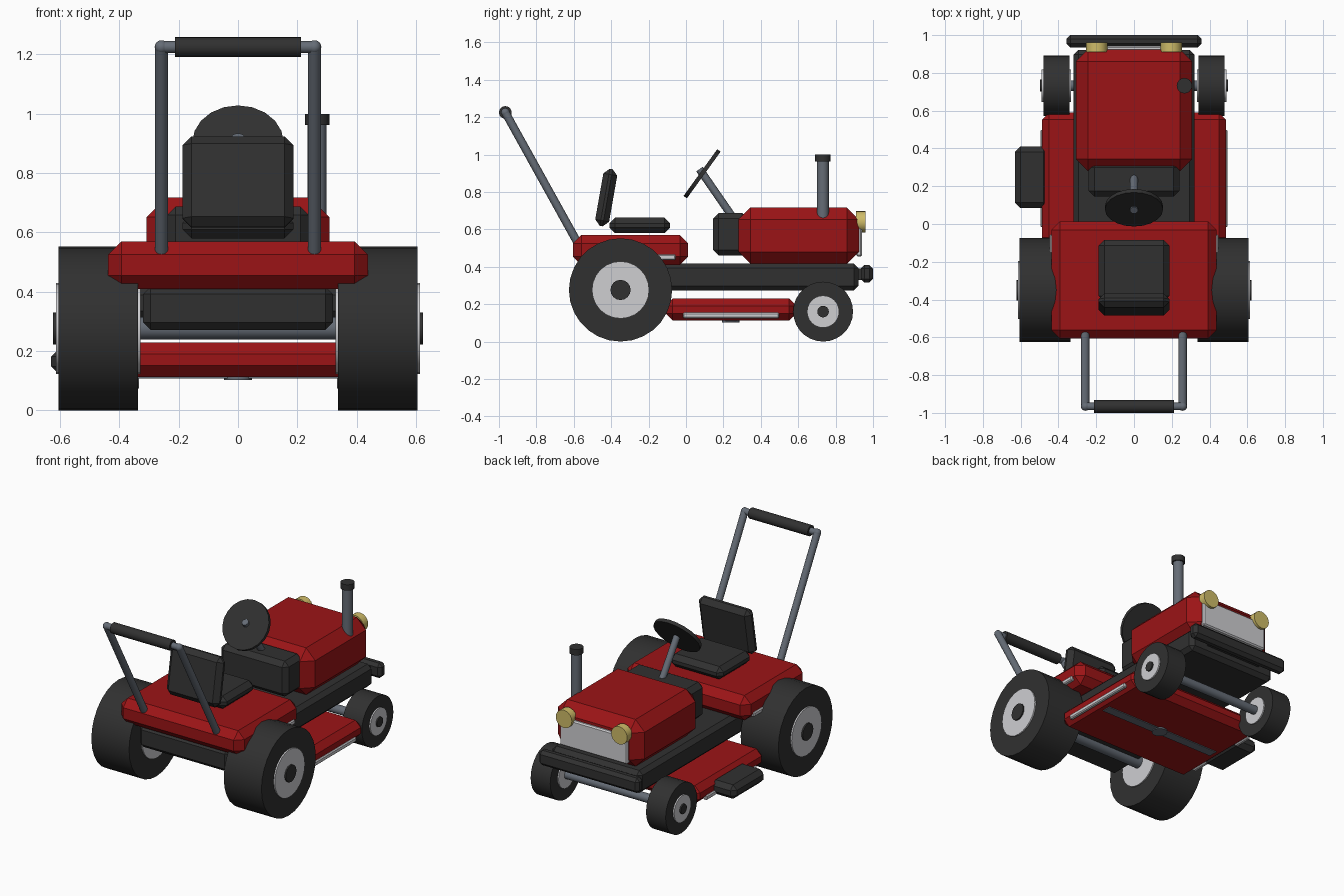
import bpy, math
from mathutils import Vector

if "Cube" in bpy.data.objects:
    bpy.data.objects.remove(bpy.data.objects["Cube"])


def material(name, r, g, b):
    m = bpy.data.materials.new(name)
    m.diffuse_color = (r, g, b, 1)
    m.use_nodes = True
    m.node_tree.nodes["Principled BSDF"].inputs["Base Color"].default_value = m.diffuse_color
    return m


RED = material("red paint", 0.33, 0.007, 0.008)
BLACK = material("black rubber", 0.03, 0.03, 0.03)
STEEL = material("blue grey steel", 0.13, 0.15, 0.18)
CHROME = material("light metal", 0.62, 0.62, 0.64)
LAMP = material("lamp yellow", 0.62, 0.5, 0.14)


def finish(name, mat):
    ob = bpy.context.object
    ob.name = name
    ob.data.materials.append(mat)
    return ob


def box(name, mat, x, y, z, bevel=0.0, tilt=0.0):
    """Chamfered box from (min, max) ranges, optionally tilted about x."""
    lo, hi = Vector((x[0], y[0], z[0])), Vector((x[1], y[1], z[1]))
    bpy.ops.mesh.primitive_cube_add(size=1, location=(lo + hi) / 2)
    ob = finish(name, mat)
    ob.scale = hi - lo
    bpy.ops.object.transform_apply(location=False, rotation=False, scale=True)
    if bevel:
        mod = ob.modifiers.new("chamfer", 'BEVEL')
        mod.width = bevel
        mod.segments = 1
        bpy.ops.object.modifier_apply(modifier=mod.name)
    ob.rotation_euler.x = tilt
    return ob


def rod(name, mat, a, b, radius, sides=16):
    """Cylinder between two points."""
    a, b = Vector(a), Vector(b)
    bpy.ops.mesh.primitive_cylinder_add(vertices=sides, radius=radius,
                                        depth=(b - a).length, location=(a + b) / 2)
    ob = finish(name, mat)
    ob.rotation_euler = (b - a).to_track_quat('Z', 'Y').to_euler()
    bpy.ops.object.shade_smooth_by_angle(angle=math.radians(30))
    return ob


def wheel(name, side, y, r, inner, outer, rim, hub):
    def part(label, mat, x0, x1, radius, sides):
        rod(f"{name}_{label}", mat, (side * x0, y, r), (side * x1, y, r), radius, sides)
    part("tire", BLACK, inner, outer, r, 28)
    part("rim", CHROME, inner - 0.008, outer + 0.009, rim, 24)
    part("hub", BLACK, inner, outer + 0.018, hub, 16)


# Chassis and bumper
box("chassis", BLACK, (-0.32, 0.32), (-0.56, 0.922), (0.272, 0.417), 0.025)
box("bumper", BLACK, (-0.357, 0.357), (0.935, 1.0), (0.315, 0.41), 0.02)
box("bumper_mount", BLACK, (-0.2, 0.2), (0.90, 0.95), (0.33, 0.39))

# Hood, grille, dashboard
box("hood", RED, (-0.308, 0.308), (0.28, 0.925), (0.415, 0.717), 0.065)
box("grille", CHROME, (-0.24, 0.24), (0.91, 0.942), (0.455, 0.635), 0.008)
box("dashboard", BLACK, (-0.24, 0.24), (0.145, 0.33), (0.46, 0.688), 0.03)

# Rear body and seat
box("rear_body", RED, (-0.438, 0.438), (-0.605, 0.012), (0.41, 0.57), 0.045)
box("seat_cushion", BLACK, (-0.187, 0.187), (-0.41, -0.085), (0.58, 0.662), 0.03)
box("seat_back", BLACK, (-0.187, 0.187), (-0.464, -0.389), (0.615, 0.925), 0.03,
    tilt=math.radians(-10))

# Cutting deck, chute and blade
box("cutting_deck", RED, (-0.487, 0.487), (-0.11, 0.59), (0.113, 0.229), 0.038)
box("discharge_chute", BLACK, (-0.63, -0.45), (0.085, 0.41), (0.12, 0.21), 0.028)
box("blade", STEEL, (-0.42, 0.42), (0.21, 0.27), (0.108, 0.116))
rod("blade_hub", STEEL, (0, 0.24, 0.103), (0, 0.24, 0.125), 0.047)

# Axles
rod("rear_axle", STEEL, (-0.4, -0.35, 0.277), (0.4, -0.35, 0.277), 0.038)
rod("front_axle", STEEL, (-0.4, 0.733, 0.162), (0.4, 0.733, 0.162), 0.028)

# Mirrored parts: wheels, trims, headlights, handle tubes
HANDLE_TOP = (-0.966, 1.225)
for side, label in ((-1, "left"), (1, "right")):
    wheel(f"{label}_rear_wheel", side, -0.35, 0.276, 0.337, 0.605, 0.153, 0.054)
    wheel(f"{label}_front_wheel", side, 0.733, 0.16, 0.341, 0.48, 0.086, 0.031)
    xs = sorted((side * 0.47, side * 0.496))
    box(f"{label}_deck_trim", CHROME, xs, (-0.016, 0.498), (0.124, 0.154), 0.006)
    xs = sorted((side * 0.42, side * 0.447))
    box(f"{label}_body_trim", CHROME, xs, (-0.55, -0.055), (0.435, 0.465), 0.006)
    rod(f"{label}_headlight", LAMP, (side * 0.197, 0.91, 0.64),
        (side * 0.197, 0.96, 0.64), 0.057, 20)
    rod(f"{label}_handle_tube", STEEL, (side * 0.258, -0.575, 0.52),
        (side * 0.258, *HANDLE_TOP), 0.022)
    bpy.ops.mesh.primitive_uv_sphere_add(segments=16, ring_count=8, radius=0.023,
                                         location=(side * 0.258, *HANDLE_TOP))
    finish(f"{label}_handle_joint", STEEL)
    bpy.ops.object.shade_smooth()

# Handle bar and grip
rod("handle_bar", STEEL, (-0.258, *HANDLE_TOP), (0.258, *HANDLE_TOP), 0.02)
rod("handle_grip", BLACK, (-0.212, *HANDLE_TOP), (0.212, *HANDLE_TOP), 0.034)

# Steering column and wheel
rod("steering_column", STEEL, (0, 0.26, 0.65), (0, 0.072, 0.922), 0.021)
centre, normal = Vector((0, 0.086, 0.897)), Vector((0, -0.81, 0.585))
rod("steering_wheel", BLACK, centre - normal * 0.011, centre + normal * 0.011, 0.154, 20)

# Exhaust
rod("exhaust_pipe", STEEL, (0.267, 0.732, 0.6), (0.267, 0.732, 0.98), 0.032)
rod("exhaust_cap", BLACK, (0.267, 0.732, 0.962), (0.267, 0.732, 1.0), 0.041)
